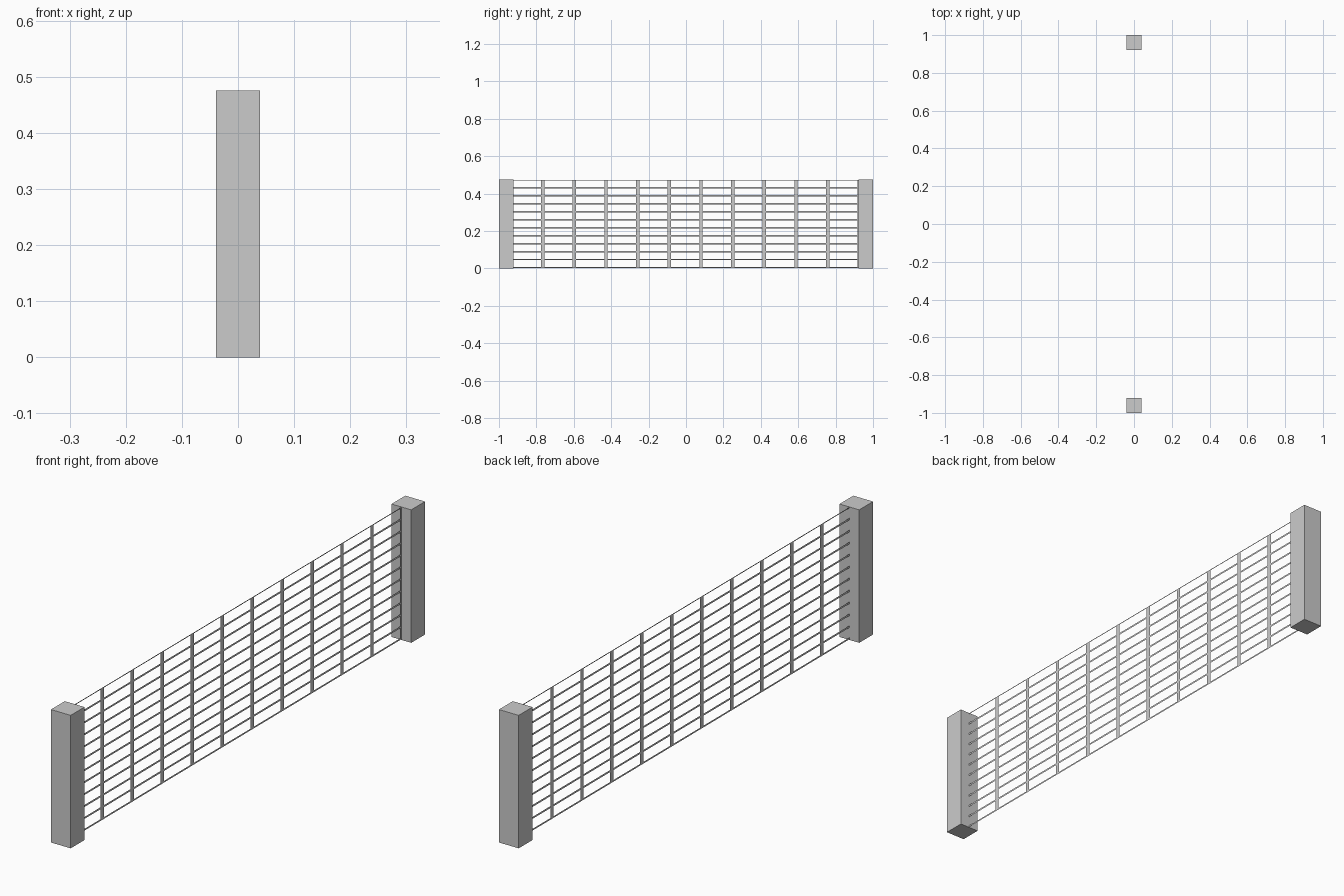
import bpy, bmesh

if "Cube" in bpy.data.objects:
    bpy.data.objects.remove(bpy.data.objects["Cube"])


def make_object(name, bm):
    mesh = bpy.data.meshes.new(name)
    bm.to_mesh(mesh)
    bm.free()
    obj = bpy.data.objects.new(name, mesh)
    bpy.context.collection.objects.link(obj)
    return obj


def add_strip(bm, y0, y1, z0, z1):
    # flat strip in the x = 0 plane, facing +x
    bm.faces.new([bm.verts.new((0, y, z)) for y, z in
                  ((y0, z0), (y1, z0), (y1, z1), (y0, z1))])


HEIGHT = 0.475
POST = 0.078

# Square end posts
for name, side in (("front_post", -1), ("back_post", 1)):
    bm = bmesh.new()
    bmesh.ops.create_cube(bm, size=1)
    bmesh.ops.scale(bm, vec=(POST, POST, HEIGHT), verts=bm.verts)
    bmesh.ops.translate(bm, vec=(0, side * (1 - POST / 2), HEIGHT / 2), verts=bm.verts)
    make_object(name, bm)

# Flat upright bars, the outer two running into the posts
bm = bmesh.new()
for i in range(12):
    y = -0.935 + i * 0.1692
    add_strip(bm, y - 0.009, y + 0.009, 0.002, HEIGHT - 0.001)
make_object("upright_bars", bm)

# Thin horizontal wires
bm = bmesh.new()
for i in range(12):
    z = 0.0045 + i * 0.0427
    add_strip(bm, -0.94, 0.94, max(z - 0.0035, 0.002), min(z + 0.0035, HEIGHT - 0.001))
make_object("horizontal_wires", bm)
